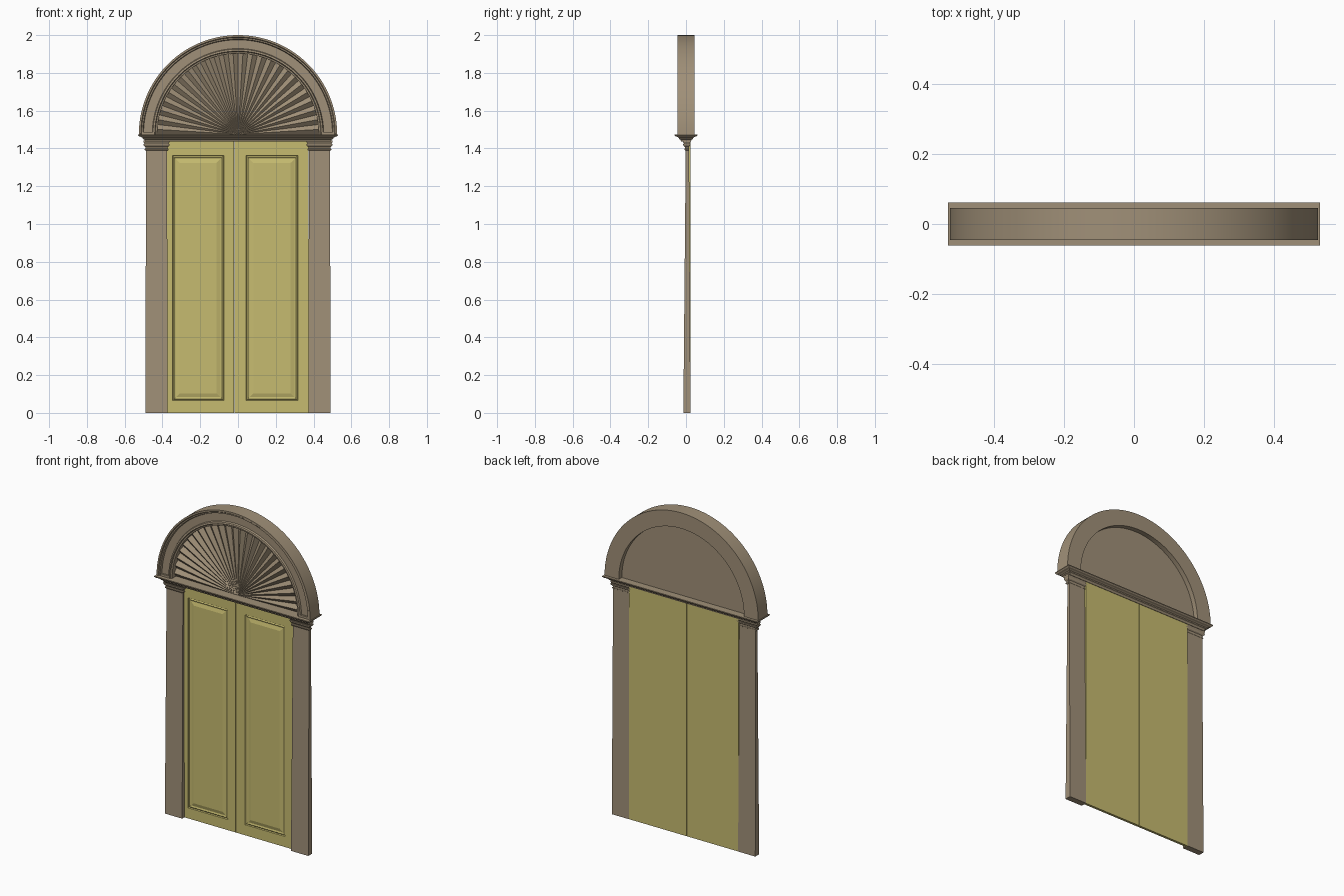
import bpy, bmesh, math

if "Cube" in bpy.data.objects:
    bpy.data.objects.remove(bpy.data.objects["Cube"])


def material(name, rgb):
    m = bpy.data.materials.new(name)
    m.diffuse_color = (*rgb, 1)
    m.use_nodes = True
    m.node_tree.nodes["Principled BSDF"].inputs["Base Color"].default_value = m.diffuse_color
    return m


STONE = material("warm_stone", (0.352, 0.279, 0.188))
PAINT = material("mustard_paint", (0.565, 0.497, 0.162))
SPRING = 1.475  # height where the arch begins


def finish(name, bm, mat, smooth=False):
    bmesh.ops.recalc_face_normals(bm, faces=bm.faces)
    me = bpy.data.meshes.new(name)
    bm.to_mesh(me)
    bm.free()
    me.materials.append(mat)
    ob = bpy.data.objects.new(name, me)
    bpy.context.collection.objects.link(ob)
    if smooth:
        bpy.ops.object.select_all(action='DESELECT')
        ob.select_set(True)
        bpy.context.view_layer.objects.active = ob
        bpy.ops.object.shade_smooth_by_angle(angle=math.radians(25))
    return ob


def loft(name, loops, mat, smooth=False):
    """Join closed point loops one after another and cap both ends."""
    bm = bmesh.new()
    rows = [[bm.verts.new(p) for p in loop] for loop in loops]
    n = len(rows[0])
    for a, b in zip(rows, rows[1:]):
        for i in range(n):
            j = (i + 1) % n
            bm.faces.new((a[i], a[j], b[j], b[i]))
    bm.faces.new(rows[0])
    bm.faces.new(rows[-1])
    return finish(name, bm, mat, smooth)


def flat_rect(x0, x1, y0, y1, z):
    return [(x0, y0, z), (x1, y0, z), (x1, y1, z), (x0, y1, z)]


def upright_rect(x0, x1, z0, z1, y):
    return [(x0, y, z0), (x1, y, z0), (x1, y, z1), (x0, y, z1)]


# Door leaves, each with a sunk moulding and raised field
FRONT, BACK = 0.008, 0.023
for side, (x0, x1, p0, p1) in {"left": (-0.375, -0.022, -0.347, -0.075),
                               "right": (-0.018, 0.372, 0.043, 0.317)}.items():
    loops = [upright_rect(x0, x1, 0, 1.44, BACK), upright_rect(x0, x1, 0, 1.44, FRONT)]
    for inset, depth in ((0, 0), (0.003, 0.007), (0.009, 0.003), (0.013, 0.006),
                         (0.018, 0.007), (0.038, 0.001)):
        loops.append(upright_rect(p0 + inset, p1 - inset, 0.065 + inset,
                                  1.362 - inset, FRONT + depth))
    loft(side + "_door_leaf", loops, PAINT)

# Pilasters, tapering slightly toward the top, with stepped capitals
for side, s in (("left", -1), ("right", 1)):
    xs = lambda a, b: sorted((s * a, s * b))
    loft(side + "_pilaster", [flat_rect(*xs(0.372, 0.49), -0.014, 0.024, 0),
                              flat_rect(*xs(0.376, 0.487), -0.001, 0.016, 1.44)], STONE)
    cap = []
    for z, out in ((1.388, 0.002), (1.393, 0.007), (1.398, 0.007), (1.401, 0.003),
                   (1.407, 0.004), (1.415, 0.012), (1.424, 0.014), (1.424, 0.008),
                   (1.433, 0.013), (1.442, 0.013)):
        cap.append(flat_rect(*xs(0.376 - out, 0.487 + out), -0.002 - out, 0.010 + out, z))
    loft(side + "_capital", cap, STONE)

# Cornice, stepping outward as it rises
loft("cornice", [flat_rect(-x, x, -y, y, z) for x, y, z in (
    (0.492, 0.026, 1.438), (0.496, 0.030, 1.446), (0.503, 0.036, 1.450),
    (0.505, 0.038, 1.456), (0.514, 0.046, 1.461), (0.524, 0.055, 1.464),
    (0.530, 0.061, 1.470), (0.530, 0.061, SPRING))], STONE)

# Semicircular arch swept from a moulded profile of (radius, y)
profile = [(0.525, 0.045), (0.525, -0.045), (0.515, -0.045), (0.511, -0.040),
           (0.504, -0.040), (0.500, -0.028), (0.454, -0.028), (0.450, -0.038),
           (0.441, -0.041), (0.437, -0.034), (0.428, -0.032), (0.428, 0.045)]
loft("arch", [[(r * math.cos(t), y, SPRING + r * math.sin(t)) for r, y in profile]
              for t in (math.pi * k / 64 for k in range(65))], STONE, True)

# Small blocks closing the arch channel at its feet
for side, s in (("left", -1), ("right", 1)):
    a, b = sorted((s * 0.445, s * 0.508))
    loft(side + "_arch_foot", [flat_rect(a, b, -0.039, -0.02, SPRING - 0.002),
                               flat_rect(a, b, -0.039, -0.02, SPRING + 0.013)], STONE)

# Fan: pleats radiating from the centre in front, plain panel behind
PLEATS, R = 26, 0.432
bm = bmesh.new()
hub_f = bm.verts.new((0, -0.002, SPRING))
hub_b = bm.verts.new((0, 0.015, SPRING))
front, back = [], []
for k in range(PLEATS * 2 + 1):
    t = math.pi * k / (PLEATS * 2)
    x, z = R * math.cos(t), SPRING + R * math.sin(t)
    front.append(bm.verts.new((x, -0.014 if k % 2 else 0.008, z)))
    back.append(bm.verts.new((x, 0.015, z)))
for i in range(PLEATS * 2):
    bm.faces.new((hub_f, front[i], front[i + 1]))
    bm.faces.new((hub_b, back[i + 1], back[i]))
    bm.faces.new((front[i], back[i], back[i + 1], front[i + 1]))
bm.faces.new((hub_f, hub_b, back[0], front[0]))
bm.faces.new((hub_b, hub_f, front[-1], back[-1]))
finish("fan_panel", bm, STONE)
